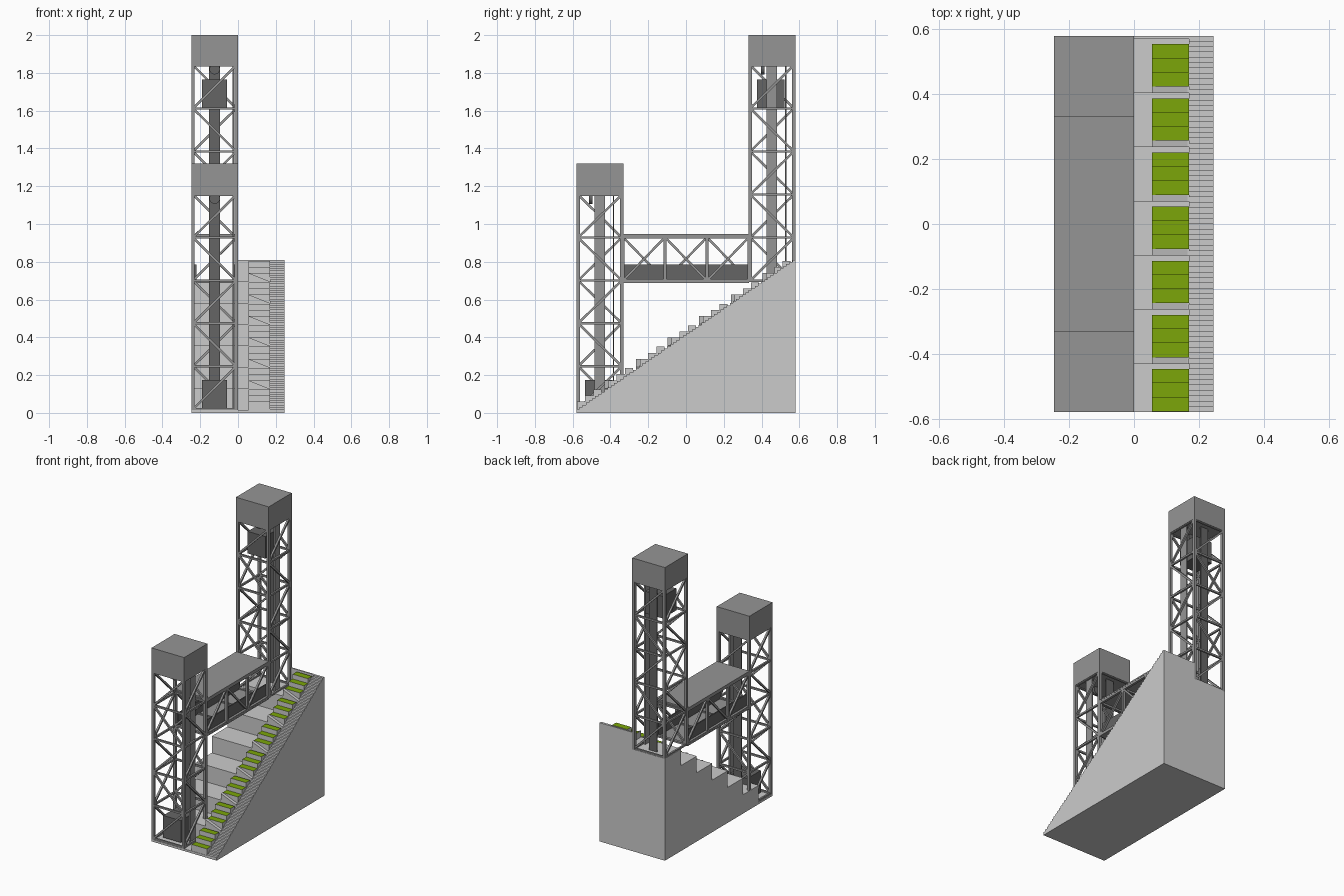
import bpy, bmesh
from mathutils import Vector, Matrix

if "Cube" in bpy.data.objects:
    bpy.data.objects.remove(bpy.data.objects["Cube"])


def material(name, r, g, b):
    m = bpy.data.materials.new(name)
    m.diffuse_color = (r, g, b, 1)
    m.use_nodes = True
    m.node_tree.nodes["Principled BSDF"].inputs["Base Color"].default_value = m.diffuse_color
    return m


green = material("seat_green", 0.2, 0.38, 0.003)
pale = material("stone_grey", 0.6, 0.6, 0.6)
steel = material("steel_grey", 0.3, 0.3, 0.3)
dark = material("dark_grey", 0.13, 0.13, 0.13)

X0, X1, XG, XS, XR = -0.247, 0.0, 0.055, 0.17, 0.245   # left, tower, seat, stair and right edges
W = 0.249


def finish(bm, name, mats=()):
    me = bpy.data.meshes.new(name)
    bmesh.ops.recalc_face_normals(bm, faces=bm.faces)
    bm.to_mesh(me)
    bm.free()
    for m in mats:
        me.materials.append(m)
    ob = bpy.data.objects.new(name, me)
    bpy.context.collection.objects.link(ob)
    return ob


def add_box(bm, lo, hi):
    lo, hi = Vector(lo), Vector(hi)
    m = Matrix.Translation((lo + hi) / 2) @ Matrix.Diagonal((*(hi - lo), 1))
    return bmesh.ops.create_cube(bm, size=1, matrix=m)["verts"]


def box(name, lo, hi, mat):
    bm = bmesh.new()
    add_box(bm, lo, hi)
    return finish(bm, name, (mat,))


def add_bar(bm, p, q, w):
    p, q = Vector(p), Vector(q)
    d = q - p
    rot = d.to_track_quat('Z', 'Y').to_matrix().to_4x4()
    m = Matrix.Translation((p + q) / 2) @ rot @ Matrix.Diagonal((w, w, d.length, 1))
    bmesh.ops.create_cube(bm, size=1, matrix=m)


def add_prism(bm, pts, vec):
    f = bm.faces.new([bm.verts.new(p) for p in pts])
    r = bmesh.ops.extrude_face_region(bm, geom=[f])
    bmesh.ops.translate(bm, vec=vec,
                        verts=[v for v in r["geom"] if isinstance(v, bmesh.types.BMVert)])


def stairs(name, treads, end, x0, x1):
    # treads: (front y, height), extruded along x
    pts = [(treads[0][0], 0)]
    for i, (y, z) in enumerate(treads):
        y2 = treads[i + 1][0] if i + 1 < len(treads) else end
        pts += [(y, z), (y2, z)]
    pts.append((end, 0))
    bm = bmesh.new()
    add_prism(bm, [(x0, y, z) for y, z in pts], (x1 - x0, 0, 0))
    finish(bm, name, (pale,))


# hillside: wide terraces and the narrow public stair
levels = [(max(-0.58, -0.598 + 0.167 * k), 0.015 + 0.1136 * k) for k in range(8)]
stairs("terraces_left", levels[:7], 0.58, X0, X1)
stairs("terraces_right", levels, 0.58, X1, XS)
N = 70
stairs("fine_stair", [(-0.58 + 1.16 * i / N, 0.02 + 0.79 * i / (N - 1)) for i in range(N)],
       0.58, XS, XR)

# seating blocks with green tops, and a sloping cheek at the front of each terrace
seats, cheeks = bmesh.new(), bmesh.new()
for k in range(7):
    y0, z0 = -0.598 + 0.167 * k, levels[k][1]
    ys = [y0 + 0.02 + 0.0435 * i for i in range(4)]
    for i in range(3):
        top = z0 + 0.044 + 0.032 * i
        vs = add_box(seats, (XG, ys[i], z0 - 0.005), (XS, ys[i + 1], top))
        for f in {f for v in vs for f in v.link_faces}:
            if all(v.co.z > top - 1e-5 for v in f.verts):
                f.material_index = 1
    if k:
        add_prism(cheeks, [(XG, y0, z0 - 0.002), (XS, y0, z0 - 0.002), (XG, y0, z0 + 0.044)],
                  (0, 0.02, 0))
finish(seats, "seat_steps", (pale, green))
finish(cheeks, "terrace_cheeks", (pale,))


def tower(name, y0, zb, zcap, ztop, zcar):
    y1 = y0 + W
    bm = bmesh.new()
    h, n = 0.009, 5
    xa, xb, ya, yb = X0 + h, X1 - h, y0 + h, y1 - h
    corners = [(xa, ya), (xb, ya), (xb, yb), (xa, yb)]
    zs = [zb + (zcap - zb) * i / n for i in range(n + 1)]
    for a, b in zip(corners, corners[1:] + corners[:1]):
        add_box(bm, (a[0] - h, a[1] - h, zb - 0.006), (a[0] + h, a[1] + h, zcap + 0.01))
        for i, z in enumerate(zs):
            add_bar(bm, (*a, z), (*b, z), 0.012)
            if i < n:
                s, e = (a, b) if i % 2 == 0 else (b, a)
                add_bar(bm, (*s, z), (*e, zs[i + 1]), 0.0125)
    finish(bm, name + "_lattice", (steel,))
    box(name + "_machine_room", (X0, y0, zcap), (X1, y1, ztop), steel)
    # guide plates beside and behind the lift car
    box(name + "_side_guide", (-0.03, y0 + 0.095, zb - 0.005), (-0.02, y0 + 0.15, zcap), steel)
    box(name + "_rear_guide", (-0.153, y0 + 0.193, zb - 0.005), (-0.094, y0 + 0.2, zcap), dark)
    box(name + "_lift_car", (-0.19, y0 + 0.045, zcar), (-0.057, y0 + 0.19, zcar + 0.15), dark)
    # hoist wheel
    bm = bmesh.new()
    m = Matrix.Translation((-0.1235, y0 + 0.075, zcap - 0.02)) @ Matrix.Rotation(1.5708, 4, 'X')
    bmesh.ops.create_cone(bm, cap_ends=True, segments=20, radius1=0.028, radius2=0.028,
                          depth=0.018, matrix=m)
    finish(bm, name + "_hoist_wheel", (dark,))


tower("front_tower", -0.58, 0.02, 1.155, 1.32, 0.025)
tower("back_tower", 0.331, 0.70, 1.84, 2.0, 1.615)

# bridge between the towers
L = 0.333
bm = bmesh.new()
ys = [-L + 2 * L * i / 3 for i in range(4)]
for side, x in enumerate((X0 + 0.009, X1 - 0.009)):
    for z in (0.70, 0.93):
        add_bar(bm, (x, -L, z), (x, L, z), 0.016)
    for i, y in enumerate(ys):
        add_bar(bm, (x, y, 0.70), (x, y, 0.93), 0.016)
        if i < 3:
            za, zb = (0.70, 0.93) if (i + side) % 2 else (0.93, 0.70)
            add_bar(bm, (x, y, za), (x, ys[i + 1], zb), 0.0125)
for y in ys:
    for z in (0.70, 0.93):
        add_bar(bm, (X0 + 0.01, y, z), (X1 - 0.01, y, z), 0.012)
finish(bm, "bridge_truss", (steel,))
box("bridge_roof", (X0, -L, 0.936), (X1, L, 0.946), steel)
box("bridge_floor", (X0, -L, 0.688), (X1, L, 0.698), steel)
for i, x in enumerate((X0 + 0.018, X1 - 0.026)):
    box("bridge_parapet_" + ("left", "right")[i], (x, -L, 0.698), (x + 0.008, L, 0.785), dark)
